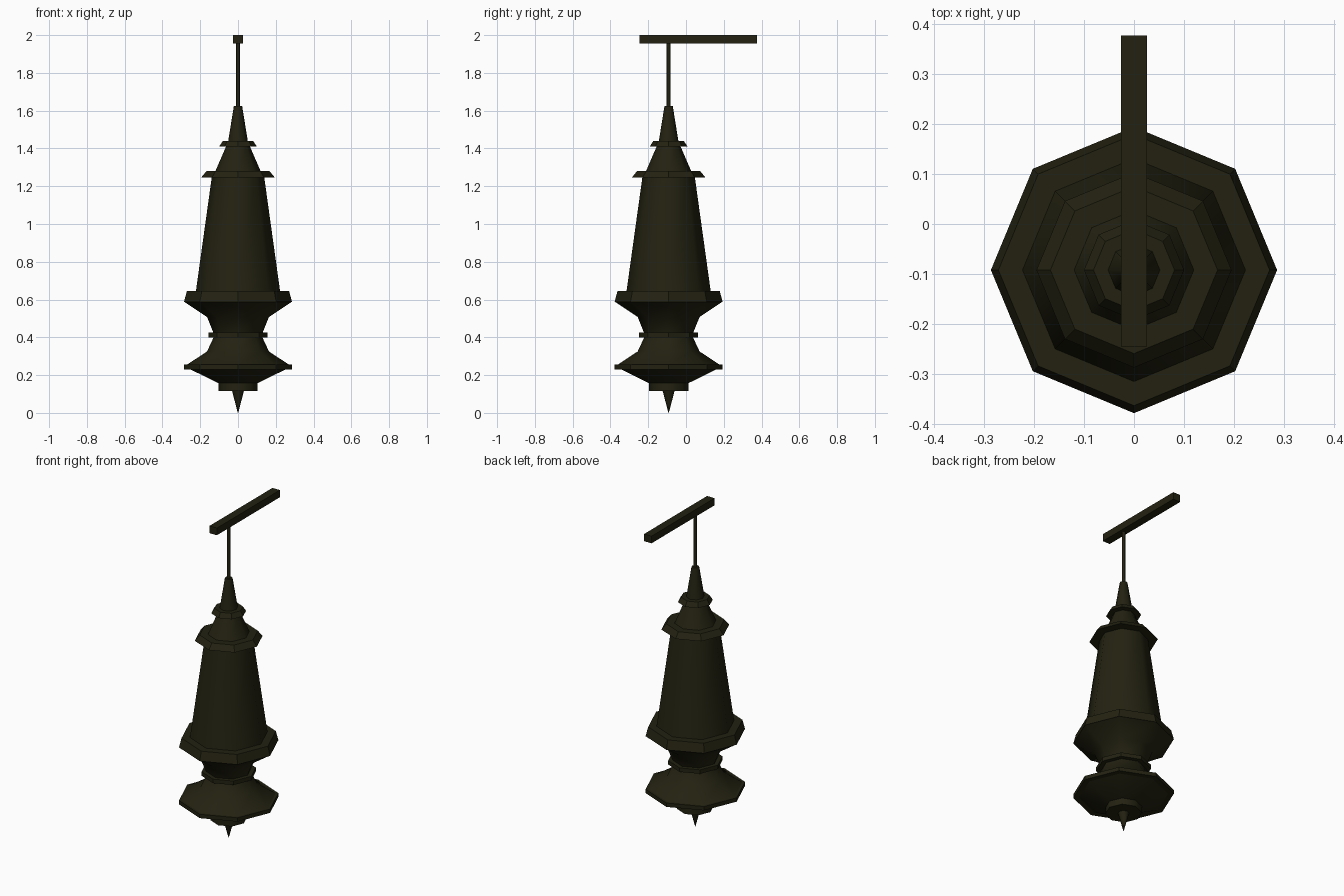
import bpy, bmesh, math

if "Cube" in bpy.data.objects:
    bpy.data.objects.remove(bpy.data.objects["Cube"])

CY = -0.092  # lantern axis, offset from the hanging beam's centre
iron = bpy.data.materials.new("dark_olive_iron")
iron.diffuse_color = (0.0165, 0.0155, 0.0055, 1)
iron.use_nodes = True
iron.node_tree.nodes["Principled BSDF"].inputs["Base Color"].default_value = iron.diffuse_color


def finish(name, bm, smooth=True):
    bmesh.ops.recalc_face_normals(bm, faces=bm.faces)
    me = bpy.data.meshes.new(name)
    bm.to_mesh(me)
    bm.free()
    me.materials.append(iron)
    ob = bpy.data.objects.new(name, me)
    bpy.context.collection.objects.link(ob)
    if smooth:
        bpy.ops.object.select_all(action='DESELECT')
        ob.select_set(True)
        bpy.context.view_layer.objects.active = ob
        bpy.ops.object.shade_smooth_by_angle(angle=math.radians(46))
    return ob


def turned(name, profile, smooth=True, sides=8):
    """Closed octagonal solid from (radius, height) points, bottom to top."""
    bm = bmesh.new()
    rings = []
    for r, z in profile:
        rings.append([bm.verts.new((r * math.cos(a), CY + r * math.sin(a), z))
                      for a in (2 * math.pi * i / sides for i in range(sides))])
    for lo, hi in zip(rings, rings[1:]):
        for i in range(sides):
            j = (i + 1) % sides
            bm.faces.new((lo[i], lo[j], hi[j], hi[i]))
    bm.faces.new(rings[0])
    bm.faces.new(rings[-1])
    return finish(name, bm, smooth)


# base
turned("bottom_spike", [(0.001, 0), (0.032, 0.118)])
turned("bottom_collar", [(0.104, 0.117), (0.104, 0.16)])
turned("lower_bowl", [(0.104, 0.157), (0.255, 0.232)])
turned("lower_rim", [(0.286, 0.231), (0.286, 0.255)], False)
turned("lower_neck", [(0.272, 0.254), (0.164, 0.325), (0.128, 0.402)])
turned("waist_ring", [(0.156, 0.4), (0.156, 0.425)], False)
turned("upper_bowl", [(0.13, 0.424), (0.164, 0.508), (0.284, 0.588)])
turned("upper_rim", [(0.286, 0.587), (0.271, 0.644)], False)

# lantern body and stepped cap
turned("lantern_body", [(0.223, 0.643), (0.139, 1.247)])
turned("cap_lip", [(0.195, 1.246), (0.167, 1.28)], False)
turned("cap_cone", [(0.12, 1.279), (0.063, 1.411)])
turned("spire_lip", [(0.1, 1.41), (0.081, 1.439)], False)
turned("spire", [(0.052, 1.438), (0.022, 1.624)])

# hanging rod and beam
turned("hanging_rod", [(0.01, 1.62), (0.01, 1.96)])
bm = bmesh.new()
bmesh.ops.create_cube(bm, size=1)
for v in bm.verts:
    v.co = (v.co.x * 0.051, v.co.y * 0.622 + 0.066, v.co.z * 0.045 + 1.9775)
finish("hanging_beam", bm, False)
